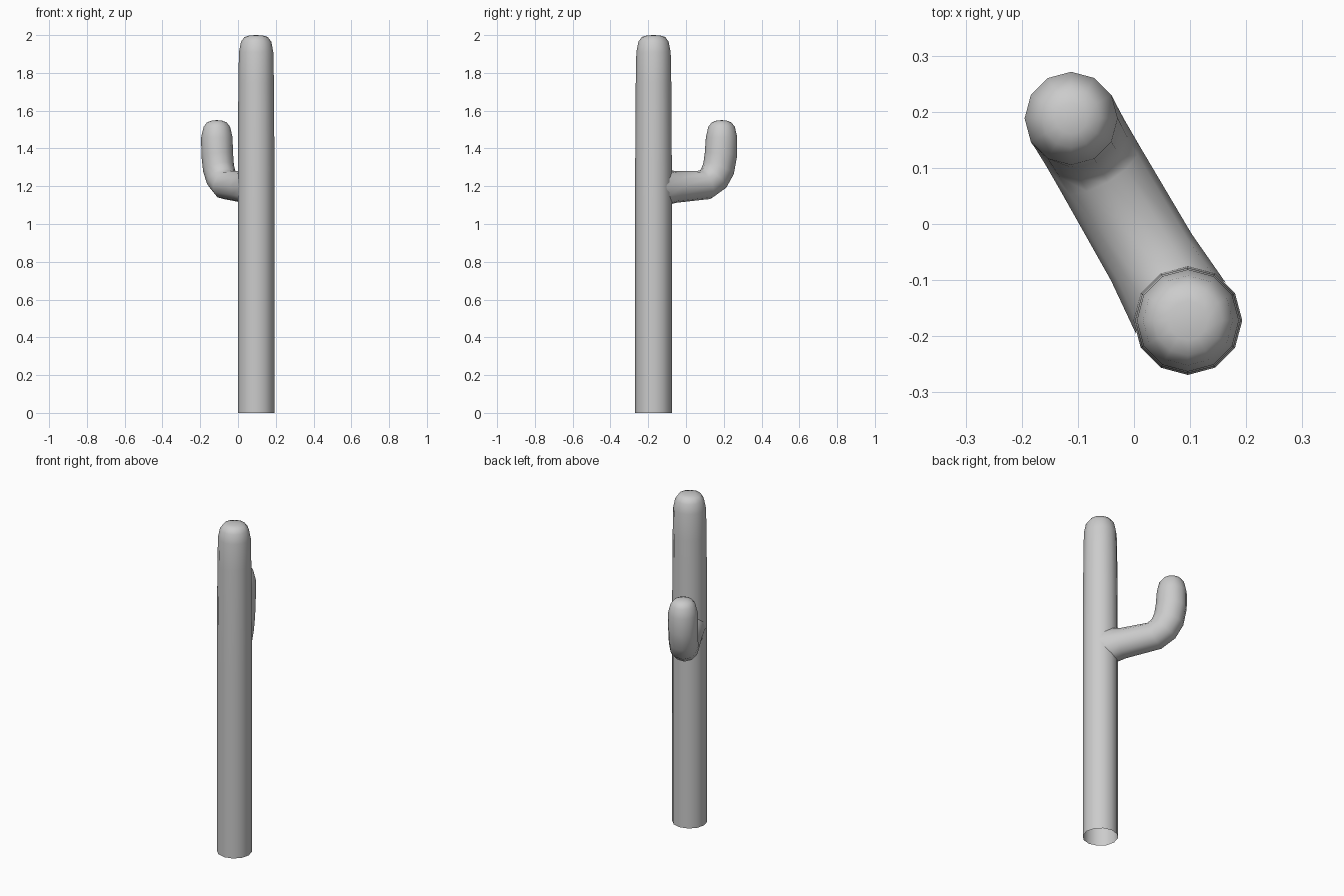
import bpy, bmesh, math
from mathutils import Vector

if "Cube" in bpy.data.objects:
    bpy.data.objects.remove(bpy.data.objects["Cube"])

SIDES = 12
BASE = Vector((0.096, -0.172, 0))
ANG = math.radians(120)
OUT = Vector((math.cos(ANG), math.sin(ANG), 0))    # arm direction
SIDE = Vector((math.sin(ANG), -math.cos(ANG), 0))  # across the arm
UP = Vector((0, 0, 1))


def sweep(name, rings, tip, root=None):
    """Skin rings given as (outer s, outer z, inner s, inner z, half width), closed by a tip."""
    bm = bmesh.new()
    loops = []
    for i, (so, zo, si, zi, w) in enumerate(rings):
        loop = []
        for k in range(SIDES):
            a = 2 * math.pi * k / SIDES
            t, u = math.cos(a), w * math.sin(a)
            s = (so + si) / 2 + t * (so - si) / 2
            z = (zo + zi) / 2 + t * (zo - zi) / 2
            if root and i == 0:  # fit the first ring to the trunk surface
                s = math.sqrt(max(root * root - u * u, 0)) - 0.006
            loop.append(bm.verts.new(BASE + OUT * s + SIDE * u + UP * z))
        loops.append(loop)
    for a, b in zip(loops, loops[1:]):
        for k in range(SIDES):
            n = (k + 1) % SIDES
            bm.faces.new((a[k], a[n], b[n], b[k]))
    top = bm.verts.new(BASE + OUT * tip[0] + UP * tip[1])
    for k in range(SIDES):
        bm.faces.new((loops[-1][k], loops[-1][(k + 1) % SIDES], top))
    bmesh.ops.recalc_face_normals(bm, faces=bm.faces)
    me = bpy.data.meshes.new(name)
    bm.to_mesh(me)
    bm.free()
    for p in me.polygons:
        p.use_smooth = True
    ob = bpy.data.objects.new(name, me)
    bpy.context.collection.objects.link(ob)
    return ob


# Trunk: open at the bottom, rounded top
trunk = [(0.097, 0), (0.097, 1.1), (0.097, 1.3), (0.094, 1.75),
         (0.091, 1.91), (0.080, 1.965), (0.062, 1.99), (0.035, 1.998)]
sweep("trunk", [(r, z, -r, z, r) for r, z in trunk], (0, 2.0))

# Arm: flared root, bend, rounded tip
sweep("arm", [
    (0.09, 1.10, 0.09, 1.29, 0.092),
    (0.135, 1.112, 0.125, 1.281, 0.083),
    (0.345, 1.132, 0.285, 1.282, 0.081),
    (0.430, 1.185, 0.305, 1.297, 0.081),
    (0.478, 1.260, 0.318, 1.327, 0.082),
    (0.499, 1.360, 0.326, 1.380, 0.083),
    (0.499, 1.460, 0.333, 1.460, 0.083),
    (0.486, 1.515, 0.346, 1.515, 0.070),
    (0.468, 1.538, 0.364, 1.538, 0.052),
    (0.444, 1.547, 0.388, 1.547, 0.028),
], (0.416, 1.55), root=0.097)
